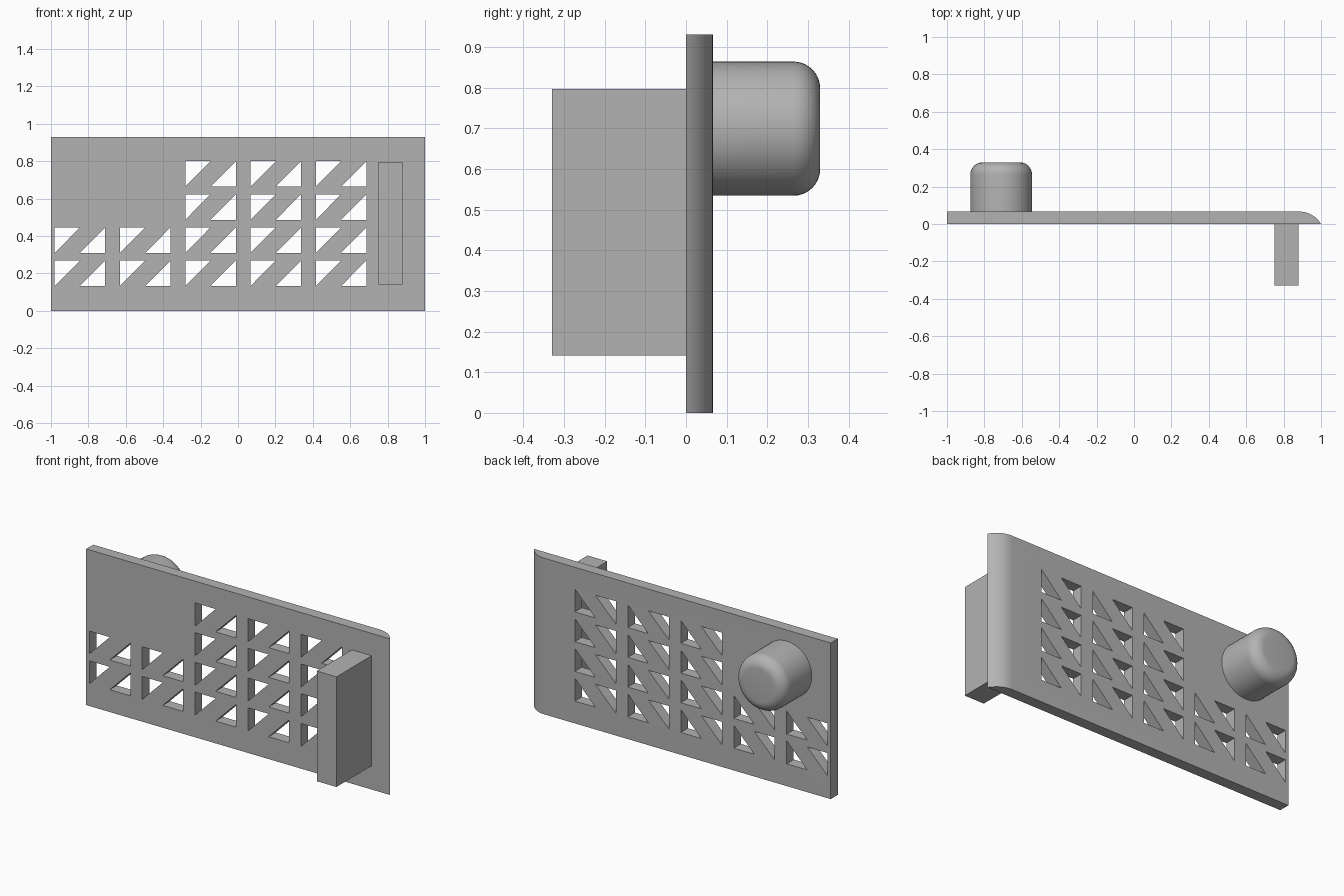
import bpy, bmesh, math
from mathutils import Vector

if "Cube" in bpy.data.objects:
    bpy.data.objects.remove(bpy.data.objects["Cube"])

grey = bpy.data.materials.new("light grey")
grey.diffuse_color = (0.45, 0.45, 0.45, 1)
grey.use_nodes = True
grey.node_tree.nodes["Principled BSDF"].inputs["Base Color"].default_value = grey.diffuse_color

T = 0.066   # plate thickness
H = 0.93    # plate height


def add_prism(bm, points, offset):
    """Extrude a closed polygon along an offset vector."""
    face = bm.faces.new([bm.verts.new(p) for p in points])
    geo = bmesh.ops.extrude_face_region(bm, geom=[face])["geom"]
    verts = [v for v in geo if isinstance(v, bmesh.types.BMVert)]
    bmesh.ops.translate(bm, verts=verts, vec=Vector(offset))


def make_object(name, bm):
    bmesh.ops.recalc_face_normals(bm, faces=bm.faces)
    mesh = bpy.data.meshes.new(name)
    bm.to_mesh(mesh)
    bm.free()
    obj = bpy.data.objects.new(name, mesh)
    bpy.context.collection.objects.link(obj)
    mesh.materials.append(grey)
    return obj


def select(obj):
    bpy.ops.object.select_all(action='DESELECT')
    obj.select_set(True)
    bpy.context.view_layer.objects.active = obj


# Plate: top-view profile with a rounded-off right end, extruded upward
R = 2 * T
run = R * math.sin(math.radians(60))
profile = [(-1, 0, 0), (1, 0, 0)]
for i in range(11, -1, -1):
    a = math.radians(60 * i / 12)
    profile.append((1 - run + R * math.sin(a), T - R + R * math.cos(a), 0))
profile.append((-1, T, 0))
bm = bmesh.new()
add_prism(bm, profile, (0, 0, H))
plate = make_object("plate", bm)

# Triangular openings: two opposed triangles per cell, short columns on the left
W, CH = 0.27, 0.136
bm = bmesh.new()
for col in range(5):
    x = -0.98 + 0.349 * col
    for row in range(2 if col < 2 else 4):
        z = 0.133 + 0.177 * row
        m = x + W / 2
        for tri in (((x, z), (x, z + CH), (m, z + CH)),
                    ((m, z), (x + W, z), (x + W, z + CH))):
            add_prism(bm, [(px, -0.05, pz) for px, pz in tri], (0, T + 0.1, 0))
cutter = make_object("opening_cutter", bm)
cutter.hide_render = True
mod = plate.modifiers.new("openings", 'BOOLEAN')
mod.operation = 'DIFFERENCE'
mod.solver = 'EXACT'
mod.object = cutter
select(plate)
bpy.ops.object.modifier_apply(modifier=mod.name)
bpy.data.objects.remove(cutter)
bpy.ops.object.shade_smooth_by_angle()

# Handle bar on the front
bm = bmesh.new()
add_prism(bm, [(0.75, -0.33, 0.141), (0.88, -0.33, 0.141),
               (0.88, -0.33, 0.797), (0.75, -0.33, 0.797)], (0, 0.33, 0))
make_object("handle_bar", bm)

# Round knob on the back: filleted profile spun around the y axis
KR, F, Y1 = 0.165, 0.066, 0.33
cx, cz = -0.71, 0.699
outline = [(KR, T)]
for i in range(9):
    a = math.radians(90 * i / 8)
    outline.append((KR - F + F * math.cos(a), Y1 - F + F * math.sin(a)))
N = 48
bm = bmesh.new()
rings = [[bm.verts.new((cx + r * math.cos(2 * math.pi * k / N), y,
                        cz + r * math.sin(2 * math.pi * k / N)))
          for k in range(N)] for r, y in outline]
for a, b in zip(rings, rings[1:]):
    for k in range(N):
        j = (k + 1) % N
        bm.faces.new((a[k], a[j], b[j], b[k]))
bm.faces.new(rings[-1])
bm.faces.new(rings[0])
knob = make_object("knob", bm)
select(knob)
bpy.ops.object.shade_smooth_by_angle()
